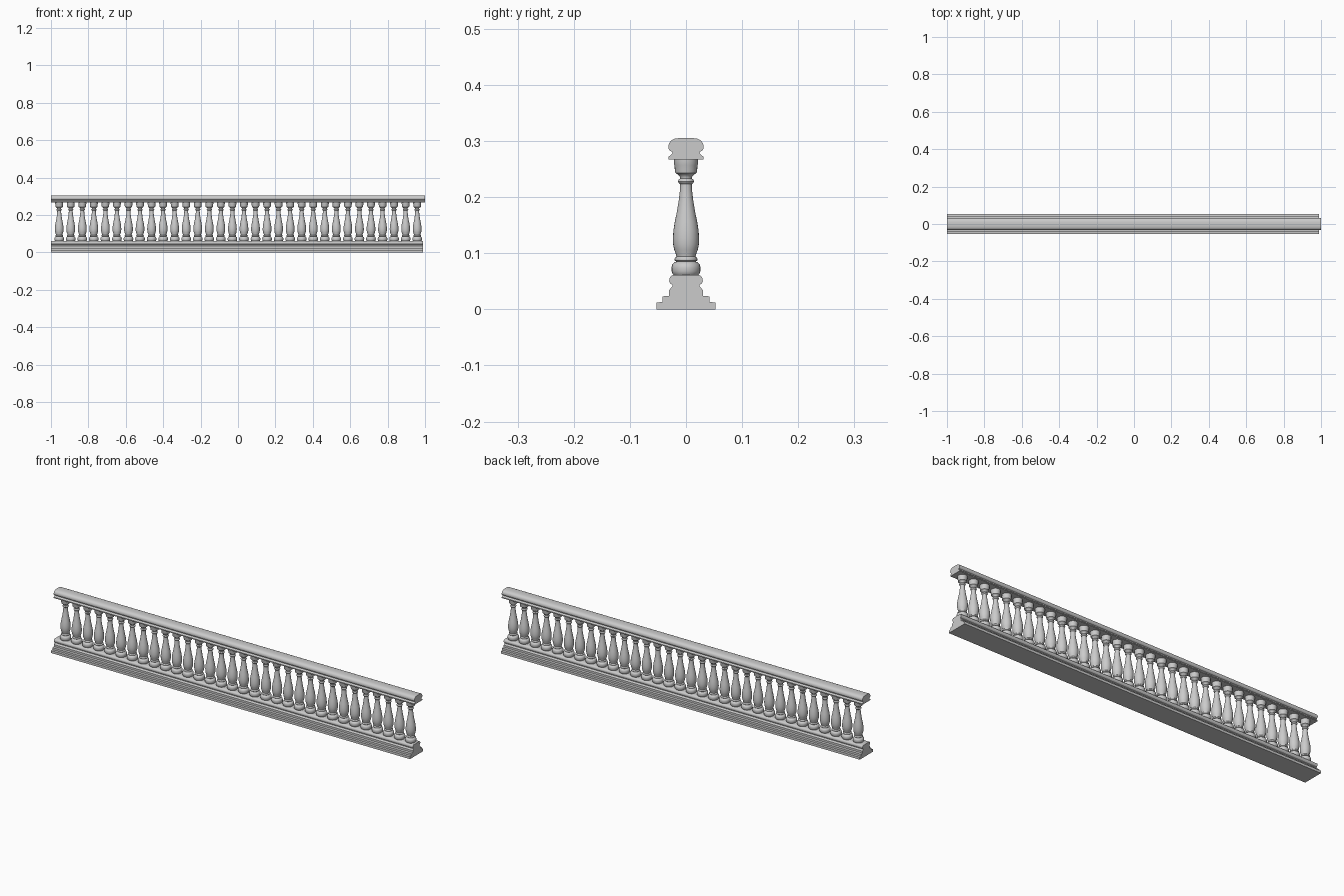
import bpy, bmesh, math

if "Cube" in bpy.data.objects:
    bpy.data.objects.remove(bpy.data.objects["Cube"])


def finish(bm, name, angle):
    bmesh.ops.recalc_face_normals(bm, faces=bm.faces[:])
    mesh = bpy.data.meshes.new(name)
    bm.to_mesh(mesh)
    bm.free()
    obj = bpy.data.objects.new(name, mesh)
    bpy.context.collection.objects.link(obj)
    bpy.ops.object.select_all(action='DESELECT')
    obj.select_set(True)
    bpy.context.view_layer.objects.active = obj
    bpy.ops.object.shade_smooth_by_angle(angle=math.radians(angle))
    return obj


def moulding(name, half, x0, x1):
    """Mirror a (y, z) half profile and extrude it along x."""
    outline = half + [(-y, z) for y, z in reversed(half)]
    bm = bmesh.new()
    a = [bm.verts.new((x0, y, z)) for y, z in outline]
    b = [bm.verts.new((x1, y, z)) for y, z in outline]
    n = len(outline)
    for i in range(n):
        j = (i + 1) % n
        bm.faces.new((a[i], a[j], b[j], b[i]))
    bm.faces.new(a)
    bm.faces.new(b)
    return finish(bm, name, 35)


def turned(name, profile, sides=24):
    """Revolve an (r, z) profile about z, closing both ends."""
    bm = bmesh.new()
    rings = [[bm.verts.new((r * math.cos(2 * math.pi * k / sides),
                            r * math.sin(2 * math.pi * k / sides), z))
              for k in range(sides)] for r, z in profile]
    for lo, hi in zip(rings, rings[1:]):
        for k in range(sides):
            m = (k + 1) % sides
            bm.faces.new((lo[k], lo[m], hi[m], hi[k]))
    bm.faces.new(rings[0])
    bm.faces.new(rings[-1])
    return finish(bm, name, 40)


# Stepped, moulded plinth under the balusters
moulding("base_rail", [
    (0.0525, 0.0), (0.0525, 0.012), (0.042, 0.013), (0.042, 0.023),
    (0.030, 0.024), (0.030, 0.034), (0.027, 0.038), (0.024, 0.041),
    (0.024, 0.043), (0.028, 0.046), (0.0300, 0.050), (0.0295, 0.055),
    (0.027, 0.059), (0.023, 0.061)], -1.0, 0.99)

# Rounded handrail with a cove along each side
moulding("top_rail", [
    (0.031, 0.267), (0.031, 0.272), (0.027, 0.275), (0.024, 0.278),
    (0.025, 0.281), (0.029, 0.283), (0.031, 0.286), (0.0315, 0.291),
    (0.0295, 0.297), (0.026, 0.301), (0.020, 0.304), (0.010, 0.3055)], -1.0, 1.0)

# Vase-shaped turned baluster
baluster = turned("baluster", [
    (0.021, 0.060), (0.024, 0.063), (0.0255, 0.068), (0.0258, 0.074),
    (0.0245, 0.080), (0.020, 0.084), (0.0175, 0.085), (0.0200, 0.087),
    (0.0205, 0.090), (0.0190, 0.093), (0.017, 0.094), (0.0175, 0.097),
    (0.021, 0.106), (0.023, 0.116), (0.0233, 0.127), (0.0225, 0.140),
    (0.020, 0.156), (0.016, 0.175), (0.0128, 0.195), (0.0108, 0.212),
    (0.0103, 0.223), (0.0125, 0.2245), (0.0145, 0.228), (0.0130, 0.2315),
    (0.0105, 0.233), (0.0108, 0.236), (0.014, 0.240), (0.019, 0.243),
    (0.0198, 0.246), (0.0205, 0.257), (0.0212, 0.259), (0.0212, 0.268)])

# Repeat it along the rail
COUNT, FIRST, LAST = 32, -0.956, 0.958
for i in range(COUNT):
    obj = baluster if i == 0 else baluster.copy()
    if i:
        obj.name = f"baluster_{i + 1:02d}"
        bpy.context.collection.objects.link(obj)
    obj.location.x = FIRST + (LAST - FIRST) * i / (COUNT - 1)
